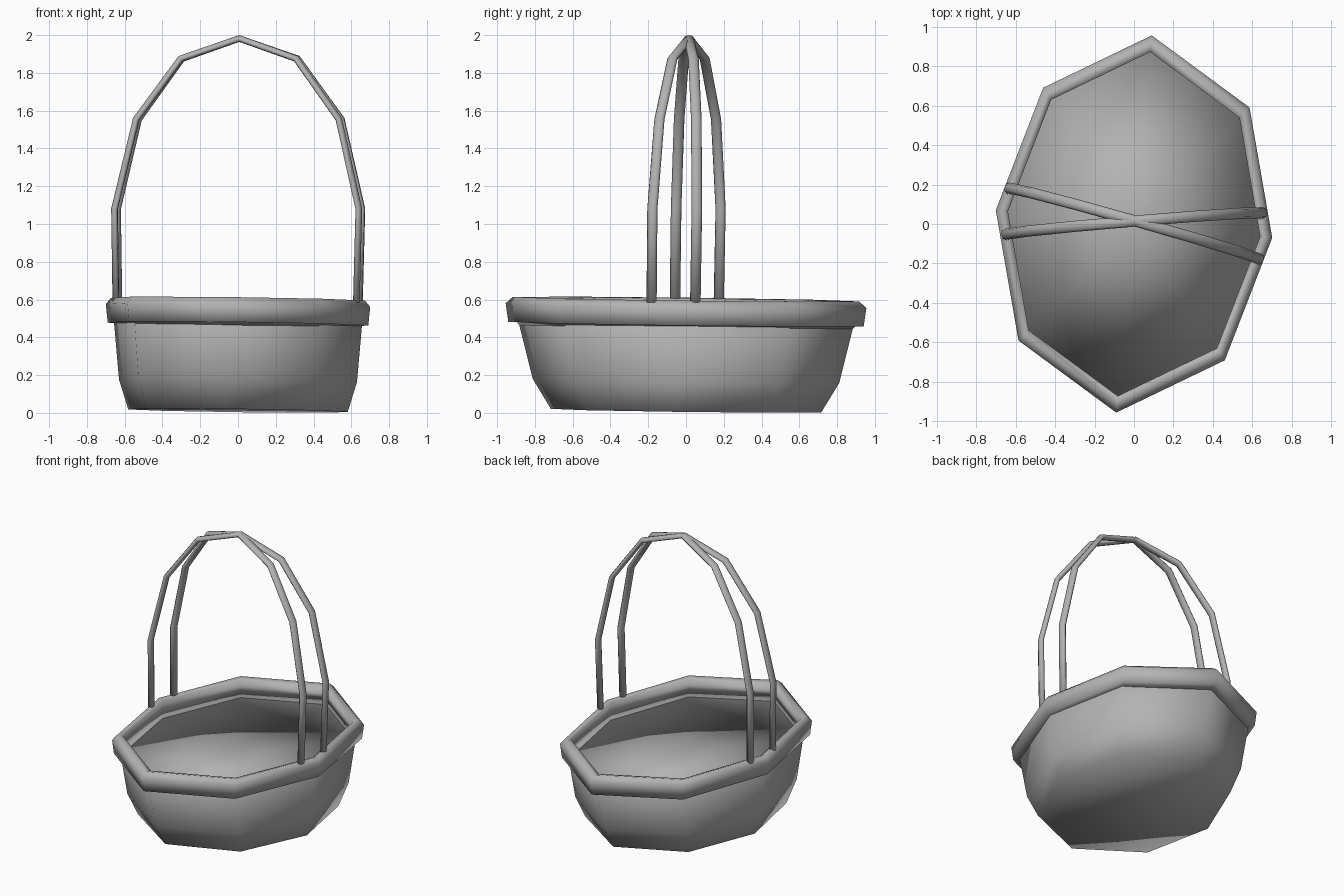
import bpy, bmesh
from mathutils import Vector

if "Cube" in bpy.data.objects:
    bpy.data.objects.remove(bpy.data.objects["Cube"])

# One plain grey for everything
grey = bpy.data.materials.new("basket_grey")
grey.use_nodes = True
grey.diffuse_color = (0.45, 0.45, 0.45, 1)
grey.node_tree.nodes["Principled BSDF"].inputs["Base Color"].default_value = (0.45, 0.45, 0.45, 1)

# Stretched octagon outline: half of it, the rest is its half-turn copy
half = [(0.09, 0.955), (0.585, 0.59), (0.70, -0.07), (0.46, -0.69)]
outline = half + [(-x, -y) for x, y in half]
SIDES = len(outline)


def add_ring(bm, sx, sy, z):
    """Scaled outline at height z, with the basket's slight lean."""
    return [bm.verts.new((x * sx, y * sy, z - 0.012 * (x * sx + y * sy)))
            for x, y in outline]


def bridge(bm, a, b):
    count = len(a)
    for i in range(count):
        j = (i + 1) % count
        bm.faces.new((a[i], a[j], b[j], b[i]))


def finish(bm, name, recalc=True):
    if recalc:
        bmesh.ops.recalc_face_normals(bm, faces=bm.faces)
    for f in bm.faces:
        f.smooth = True
    mesh = bpy.data.meshes.new(name)
    bm.to_mesh(mesh)
    bm.free()
    mesh.materials.append(grey)
    obj = bpy.data.objects.new(name, mesh)
    bpy.context.collection.objects.link(obj)


# Basket body: tapered wall with a flat base and a shallow dished floor
# set just under the rim (faces are already wound outwards)
bm = bmesh.new()
rings = [add_ring(bm, *r) for r in
         [(0.83, 0.75, 0.012), (0.90, 0.85, 0.17), (0.937, 0.927, 0.465), (0.94, 0.935, 0.50)]]
for low, high in zip(rings, rings[1:]):
    bridge(bm, high, low)
bm.faces.new(rings[0])
edge = rings[2]
centre = bm.verts.new((0, 0, 0.425))
for i in range(SIDES):
    bm.faces.new((edge[(i + 1) % SIDES], edge[i], centre))
finish(bm, "basket_body", recalc=False)

# Rounded rim: closed profile swept around the outline
bm = bmesh.new()
profile = [(0.92, 0.45), (0.94, 0.47), (0.985, 0.47), (1.0, 0.568), (0.96, 0.602), (0.912, 0.592)]
rings = [add_ring(bm, s, s, z) for s, z in profile]
for a, b in zip(rings, rings[1:] + rings[:1]):
    bridge(bm, a, b)
finish(bm, "basket_rim")

# Two crossing handles: faceted arches of thin, flattened rod
arch = [(0.635, 0.585), (0.645, 1.08), (0.535, 1.555), (0.305, 1.875)]
path = [(-x, z) for x, z in arch] + [(0, 1.982)] + arch[::-1]


def add_handle(name, slope, reach, half_width=0.028, half_depth=0.018, sides=8):
    # The arch leans with the basket
    points = [Vector((x * reach + 0.006 * (z - 0.9), slope * x + 0.014 * (z - 0.9), z))
              for x, z in path]
    across = Vector((-slope, 1, 0)).normalized()
    bm = bmesh.new()
    circle = bmesh.new()
    bmesh.ops.create_circle(circle, segments=sides, radius=1)
    section = [v.co.copy() for v in circle.verts]
    circle.free()
    loops = []
    for i, p in enumerate(points):
        before, after = points[max(i - 1, 0)], points[min(i + 1, len(points) - 1)]
        outward = (after - before).normalized().cross(across)
        loops.append([bm.verts.new(p + across * c.x * half_width + outward * c.y * half_depth)
                      for c in section])
    for a, b in zip(loops, loops[1:]):
        bridge(bm, a, b)
    bm.faces.new(loops[0])
    bm.faces.new(loops[-1])
    finish(bm, name)


add_handle("handle_wide_cross", -0.28, 0.99)
add_handle("handle_narrow_cross", 0.085, 1.015)
